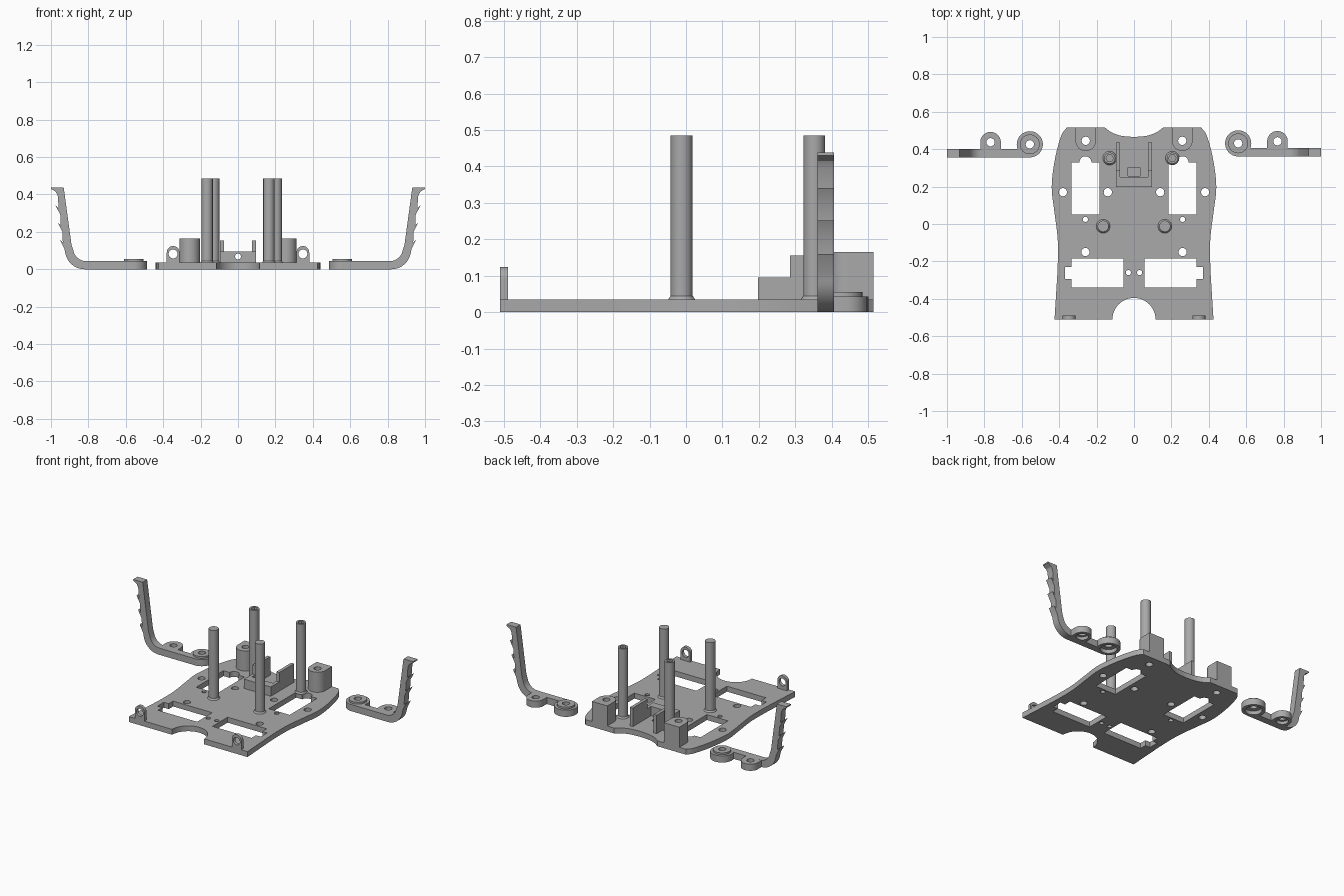
import bpy, bmesh, math
from mathutils import Vector

cube = bpy.data.objects.get("Cube")
if cube:
    bpy.data.objects.remove(cube)

grey = bpy.data.materials.new("plain grey")
grey.use_nodes = True
COLOR = (0.4, 0.4, 0.4, 1)
grey.diffuse_color = COLOR
grey.node_tree.nodes["Principled BSDF"].inputs["Base Color"].default_value = COLOR

T = 0.035  # plate thickness


def arc(cx, cy, r, start=0, end=360, n=32):
    full = end - start == 360
    steps = n if full else n + 1
    angles = [math.radians(start + (end - start) * i / n) for i in range(steps)]
    return [(cx + r * math.cos(a), cy + r * math.sin(a)) for a in angles]


def rect(x0, x1, y0, y1):
    return [(x0, y0), (x1, y0), (x1, y1), (x0, y1)]


def flip(points):
    return [(-x, y) for x, y in points]


def smooth(points, steps=6):
    """Smooth curve through the points."""
    p = [Vector(q) for q in points]
    p = [2 * p[0] - p[1]] + p + [2 * p[-1] - p[-2]]
    out = []
    for a, b, c, d in zip(p, p[1:], p[2:], p[3:]):
        for i in range(steps):
            t = i / steps
            q = b + (c - a) * t / 2 + (a - 2.5 * b + 2 * c - d / 2) * t * t \
                + (1.5 * (b - c) + (d - a) / 2) * t ** 3
            out.append(tuple(q))
    return out + [tuple(points[-1])]


def prisms(name, parts, axis="z"):
    """Object made of extruded outlines, each part being (outline, low, high)."""
    bm = bmesh.new()
    for outline, low, high in parts:
        def place(u, v, w):
            return {"z": (u, v, w), "y": (u, w, v)}[axis]
        bottom = [bm.verts.new(place(u, v, low)) for u, v in outline]
        top = [bm.verts.new(place(u, v, high)) for u, v in outline]
        bm.faces.new(bottom)
        bm.faces.new(top)
        for i in range(len(outline)):
            j = (i + 1) % len(outline)
            bm.faces.new((bottom[i], bottom[j], top[j], top[i]))
    bmesh.ops.recalc_face_normals(bm, faces=bm.faces)
    mesh = bpy.data.meshes.new(name)
    bm.to_mesh(mesh)
    bm.free()
    mesh.materials.append(grey)
    ob = bpy.data.objects.new(name, mesh)
    bpy.context.collection.objects.link(ob)
    return ob


def boolean(ob, tool, operation="DIFFERENCE"):
    mod = ob.modifiers.new("cut", "BOOLEAN")
    mod.operation, mod.solver, mod.object = operation, "EXACT", tool
    bpy.context.view_layer.update()
    evaluated = ob.evaluated_get(bpy.context.evaluated_depsgraph_get())
    mesh = bpy.data.meshes.new_from_object(evaluated)
    ob.modifiers.clear()
    ob.data = mesh
    bpy.data.objects.remove(tool)
    return ob


def cut(ob, parts, axis="z"):
    return boolean(ob, prisms("cutter", parts, axis))


# Base plate outline: rear dip, curved flanks, front notch
flank = smooth([(0.36, 0.515), (0.39, 0.47), (0.422, 0.35), (0.44, 0.2),
                (0.425, 0.06), (0.408, -0.08), (0.408, -0.22), (0.415, -0.35),
                (0.425, -0.51)])
dip = smooth([(0, 0.465), (0.07, 0.472), (0.12, 0.49), (0.155, 0.515)], 4)
notch = arc(0, -0.51, 0.115, 0, 90, 12)
half = dip + flank + notch
plate = prisms("base_plate", [(half + flip(half[1:-1])[::-1], 0, T)])

# Windows and screw holes
front_window = [(0.055, -0.34), (0.335, -0.34), (0.335, -0.295), (0.37, -0.295),
                (0.37, -0.23), (0.335, -0.23), (0.335, -0.185), (0.055, -0.185)]
rear_window = [(0.185, 0.05), (0.335, 0.05), (0.335, 0.33), (0.292, 0.33)] \
    + arc(0.26, 0.33, 0.032, 10, 170, 10) + [(0.228, 0.33), (0.185, 0.33)]
holes = [front_window, rear_window]
for x, y, r in [(0.258, 0.445, 0.022), (0.38, 0.17, 0.022), (0.14, 0.17, 0.022),
                (0.26, 0.025, 0.014), (0.26, -0.15, 0.022), (0.03, -0.26, 0.014)]:
    holes.append(arc(x, y, r, n=24))
holes += [flip(h) for h in holes]
cut(plate, [(h, -0.1, 0.1) for h in holes])
cut(plate, [(rect(-0.033, 0.033, 0.257, 0.303), 0.02, 0.1)])

# Rear mounting blocks and front lugs
for side, s in (("left", 1), ("right", -1)):
    x = 0.258 * s
    outline = [(x + 0.055, 0.515), (x - 0.055, 0.515)] + arc(x, 0.445, 0.055, 180, 360)
    block = prisms(side + "_rear_block", [(outline, T, 0.165)])
    cut(block, [(arc(x, 0.445, 0.022, n=24), 0, 0.3)])
    x = 0.347 * s
    outline = [(x - 0.034, T), (x + 0.034, T)] + arc(x, 0.09, 0.034, 0, 180, 20)
    lug = prisms(side + "_front_lug", [(outline, -0.51, -0.489)], "y")
    cut(lug, [(arc(x, 0.082, 0.024, n=24), -0.6, -0.4)], "y")

# Cradle in the rear middle
for side, s in (("left", 1), ("right", -1)):
    x0, x1 = sorted((0.075 * s, 0.096 * s))
    prisms(side + "_cradle_wall", [(rect(x0, x1, 0.285, 0.437), T, 0.155),
                                   (rect(x0, x1, 0.198, 0.285), T, 0.095)])
stop = prisms("cradle_stop", [(rect(-0.075, 0.075, 0.198, 0.25), T, 0.095)])
cut(stop, [(arc(0, 0.068, 0.016, n=24), 0.1, 0.3)], "y")

# Four standing posts with flared feet and hexagonal sockets
for name, x, y in [("rear_right", -0.13, 0.352), ("rear_left", 0.205, 0.352),
                   ("front_right", -0.165, -0.012), ("front_left", 0.165, -0.012)]:
    post = prisms(name + "_post", [(arc(x, y, 0.03), T - 0.005, 0.485)])
    if name.startswith("rear"):
        cut(post, [(arc(x, y, 0.02, n=6), 0.4, 0.6)])
    bpy.ops.mesh.primitive_cone_add(vertices=32, radius1=0.037, radius2=0.03, depth=0.01,
                                    end_fill_type="NOTHING", location=(x, y, T + 0.005))
    foot = bpy.context.object
    foot.name = name + "_post_foot"
    foot.data.materials.append(grey)

# Barbed side brackets lying beside the plate
outer = [(0.82, 0)] + arc(0.82, 0.105, 0.105, -80, -10, 10)
for z in (0.155, 0.247, 0.337):
    lean = 0.922 + 0.12 * (z - 0.1)
    outer += [(lean, z - 0.045), (lean + 0.025, z + 0.004), (lean + 0.008, z - 0.012)]
outer += [(0.964, 0.395), (0.975, 0.415), (1.0, 0.43), (1.0, 0.438), (0.932, 0.438)]
inner = [(0.89, 0.13)] + arc(0.81, 0.115, 0.072, -10, -80, 10) + [(0.8, 0.043)]
profile = [(0.56, 0)] + outer + inner + [(0.56, 0.043)]
for side, s, dy in (("left", 1, 0.005), ("right", -1, 0)):
    def turn(points):
        return [(x * s, y + dy) for x, y in points]
    arm = prisms(side + "_bracket", [([(x * s, z) for x, z in profile], 0.356 + dy, 0.402 + dy)], "y")
    tab = [(0.712, 0.38), (0.822, 0.38)] + arc(0.767, 0.437, 0.055, 0, 180)
    boolean(arm, prisms("tab", [(turn(tab), 0, 0.043)]), "UNION")
    boolean(arm, prisms("disc", [(turn(arc(0.557, 0.426, 0.07)), 0, 0.043)]), "UNION")
    boolean(arm, prisms("collar", [(turn(arc(0.557, 0.426, 0.053)), 0.02, 0.055)]), "UNION")
    cut(arm, [(turn(arc(0.557, 0.426, 0.022)), -0.1, 0.1),
              (turn(arc(0.767, 0.437, 0.022)), -0.1, 0.1)])
    # Recesses underneath
    cut(arm, [(turn(arc(0.557, 0.426, 0.05)), -0.1, 0.025),
              (turn(arc(0.767, 0.437, 0.036)), -0.1, 0.02)])

# Smooth the round walls, keep the edges crisp
for ob in bpy.context.scene.objects:
    if ob.type == "MESH":
        bpy.ops.object.select_all(action="DESELECT")
        ob.select_set(True)
        bpy.context.view_layer.objects.active = ob
        bpy.ops.object.shade_smooth_by_angle(angle=math.radians(30))
